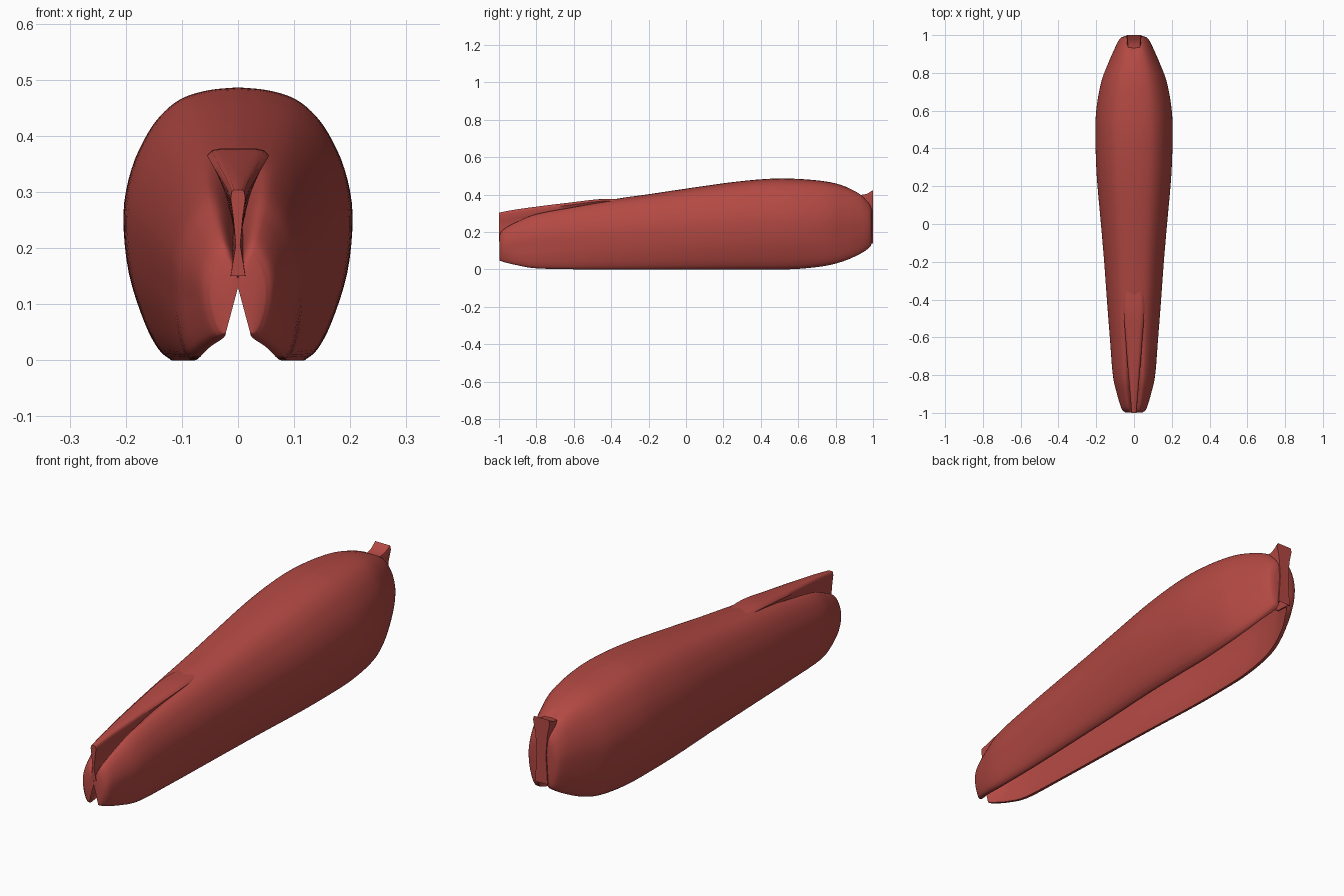
import bpy, bmesh, math
from mathutils import Vector

if "Cube" in bpy.data.objects:
    bpy.data.objects.remove(bpy.data.objects["Cube"])

red = bpy.data.materials.new("brick red")
red.diffuse_color = (0.45, 0.066, 0.056, 1)
red.use_nodes = True
red.node_tree.nodes["Principled BSDF"].inputs["Base Color"].default_value = red.diffuse_color


def smooth_path(points, steps):
    """Catmull-Rom refinement of a row of points."""
    p = [Vector(q) for q in points]
    p = [p[0] * 2 - p[1]] + p + [p[-1] * 2 - p[-2]]
    out = []
    for i in range(1, len(p) - 2):
        a, b, c, d = p[i - 1:i + 3]
        for s in range(steps):
            t = s / steps
            out.append(0.5 * (2 * b + (c - a) * t + (2 * a - 5 * b + 4 * c - d) * t * t
                              + (3 * b - a - 3 * c + d) * t ** 3))
    return out + [p[-2]]


def loft(name, rings, caps, angle):
    """Skin closed rings into one object; caps lists end quads as index tuples."""
    bm = bmesh.new()
    rows = [[bm.verts.new(v) for v in ring] for ring in rings]
    n = len(rows[0])
    for a, b in zip(rows, rows[1:]):
        for i in range(n):
            j = (i + 1) % n
            bm.faces.new((a[i], a[j], b[j], b[i]))
    for row in (rows[0], rows[-1]):
        for cap in caps:
            bm.faces.new([row[i] for i in cap])
    bmesh.ops.recalc_face_normals(bm, faces=bm.faces[:])
    mesh = bpy.data.meshes.new(name)
    bm.to_mesh(mesh)
    bm.free()
    mesh.materials.append(red)
    ob = bpy.data.objects.new(name, mesh)
    bpy.context.collection.objects.link(ob)
    bpy.context.view_layer.objects.active = ob
    ob.select_set(True)
    bpy.ops.object.shade_smooth_by_angle(angle=math.radians(angle))
    ob.select_set(False)
    return ob


# Pod shell: half section from crown to lower rim, as fractions of width and height
section = smooth_path([(0, 1), (.25, .99), (.47, .963), (.64, .912), (.79, .83), (.93, .7),
                       (1, .535), (.955, .32), (.83, .14), (.71, .04), (.6, 0)], 4)
# Stations: y, half width, bottom, top, crown crease depth, rim position
stations = smooth_path([
    (-.997, .048, .048, .19, .045, .55), (-.975, .067, .04, .222, .06, .62),
    (-.9, .09, .022, .265, .075, .72), (-.8, .112, .006, .306, .075, .72),
    (-.6, .128, .001, .344, .05, .67), (-.42, .142, 0, .371, .004, .64),
    (-.2, .158, 0, .402, 0, .62), (0, .175, 0, .432, 0, .6), (.25, .197, 0, .467, 0, .59),
    (.45, .204, 0, .485, 0, .58), (.6, .2, .003, .484, 0, .58), (.75, .174, .02, .47, 0, .62),
    (.85, .137, .047, .444, 0, .66), (.93, .102, .083, .408, .01, .64),
    (.97, .082, .108, .37, .035, .6), (.987, .068, .125, .345, .045, .58),
    (.994, .05, .145, .325, .045, .55)], 5)
y0, y1 = stations[0][0], stations[-1][0]
rings = []
for y, w, zb, zt, crease, rim in stations:
    h = zt - zb
    end = max(0, min(1, min(y - y0, y1 - y) / .09))
    t = .006 + .007 * end
    apex = .13 if y < 0 else .2
    outer, inner = [], []
    for u, v in section:
        u += (rim - .6) * max(0, 1 - v / .35)
        dip = crease * max(0, 1 - u / .5) ** 2
        x, z = u * w, zb + v * h - dip
        outer.append(Vector((x, y, z)))
        # Hollow inside follows the skin, and pinches to a narrow slit at both ends
        hollow = Vector((u * (w - t) - (.005 * (1 - v) * u), y, zb + v * (h - t) - dip))
        slit = Vector((.022 * (1 - v), y, zb + v * (apex - zb)))
        inner.append(slit.lerp(hollow, math.sin(end * math.pi / 2)))
    flip = lambda q: Vector((-q.x, q.y, q.z))
    rings.append([flip(q) for q in outer[:0:-1]] + outer
                 + inner[::-1] + [flip(q) for q in inner[1:]])
m = 2 * len(section) - 1
end_quads = [(i, i + 1, 2 * m - 2 - i, 2 * m - 1 - i) for i in range(m - 1)]
loft("pod_shell", rings, end_quads, 60)


def ridge(name, rows, shape):
    """Wedge strip: rows are y, half width, base, top; shape is a half outline."""
    rings = []
    for y, w, zb, zt in smooth_path(rows, 3):
        half = [Vector((x * w, y, zb + v * (zt - zb))) for x, v in shape]
        rings.append(half + [Vector((-q.x, q.y, q.z)) for q in half[::-1]])
    n = len(shape)
    quads = [(i, i + 1, 2 * n - 2 - i, 2 * n - 1 - i) for i in range(n - 1)]
    loft(name, rings, quads, 55)


# Front seam ridge, flaring and sinking into the crown
ridge("front_ridge",
      [(-1, .013, .15, .304), (-.9, .021, .17, .322), (-.75, .034, .2, .342),
       (-.6, .045, .23, .36), (-.46, .055, .26, .376), (-.34, .05, .27, .377)],
      [(.6, 1), (.85, .975), (1, .9), (.65, .68), (.3, .36), (1, 0)])

# Rear stem plate, flared at the top with a notched foot
ridge("rear_stem",
      [(.93, .034, .14, .398), (.965, .037, .14, .404), (1, .04, .14, .424)],
      [(.9, 1), (1, .94), (.72, .75), (.55, .45), (.75, 0), (.55, 0), (.08, .25)])
